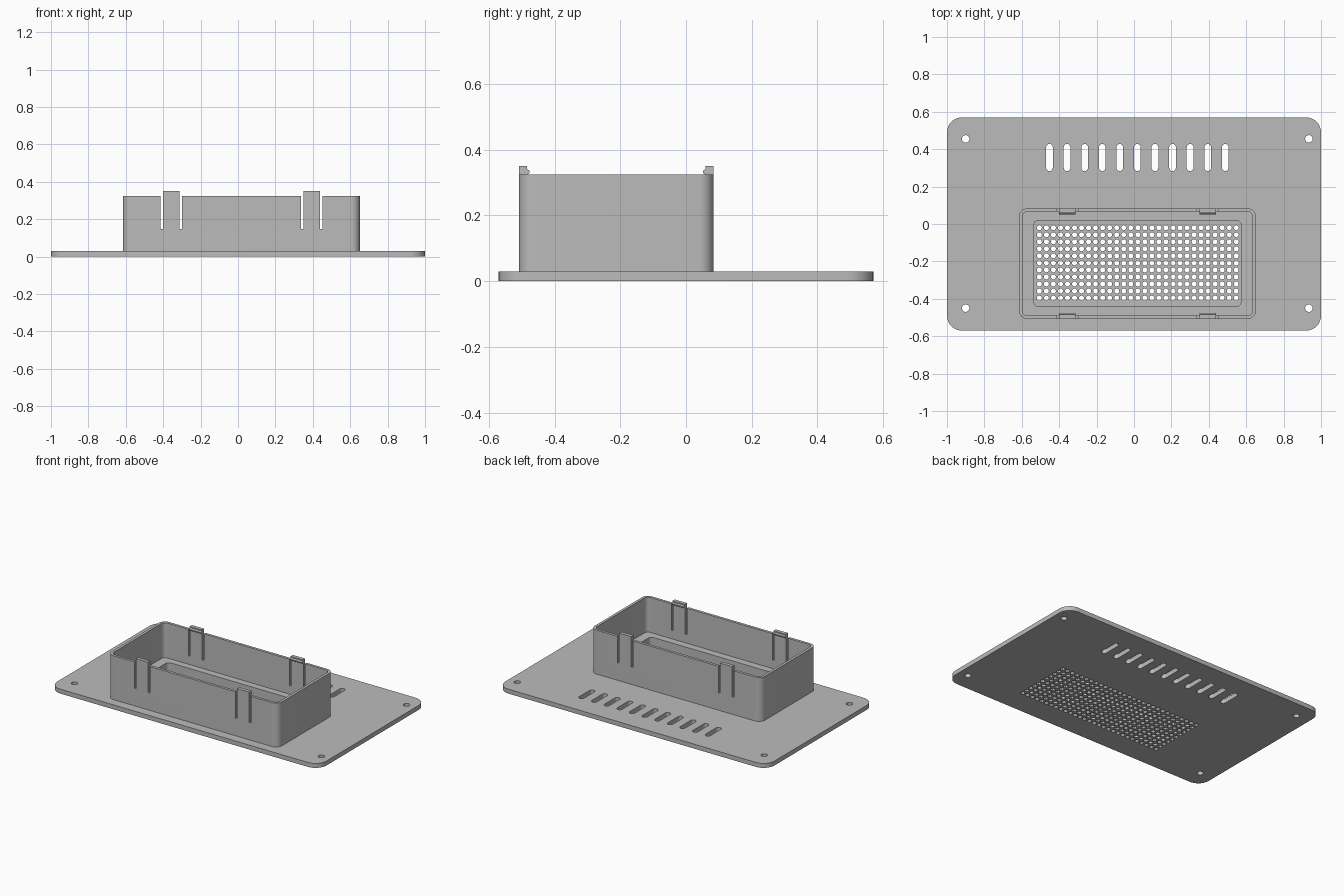
import bpy, bmesh, math

cube = bpy.data.objects.get("Cube")
if cube:
    bpy.data.objects.remove(cube, do_unlink=True)

grey = bpy.data.materials.new("matte_grey")
grey.use_nodes = True
grey.diffuse_color = (0.5, 0.5, 0.5, 1)
grey.node_tree.nodes["Principled BSDF"].inputs["Base Color"].default_value = (0.5, 0.5, 0.5, 1)


def rounded(x0, x1, y0, y1, r, seg=8):
    """Closed outline of a rectangle with rounded corners."""
    pts = []
    corners = [(x1 - r, y1 - r), (x0 + r, y1 - r), (x0 + r, y0 + r), (x1 - r, y0 + r)]
    for q, (cx, cy) in enumerate(corners):
        for i in range(seg + 1):
            a = math.pi / 2 * (q + i / seg)
            pts.append((cx + r * math.cos(a), cy + r * math.sin(a)))
    return pts


def circle(cx, cy, r, seg=16):
    turn = 2 * math.pi / seg
    return [(cx + r * math.cos(i * turn), cy + r * math.sin(i * turn)) for i in range(seg)]


def slot(cx, y0, y1, r, seg=8):
    """Upright slot outline with round ends."""
    pts = []
    for end, cy in enumerate((y1 - r, y0 + r)):
        for i in range(seg + 1):
            a = math.pi * (end + i / seg)
            pts.append((cx + r * math.cos(a), cy + r * math.sin(a)))
    return pts


def finish(name, mesh):
    bm = bmesh.new()
    bm.from_mesh(mesh)
    bmesh.ops.remove_doubles(bm, verts=bm.verts, dist=0.00005)
    bmesh.ops.recalc_face_normals(bm, faces=bm.faces)
    bm.to_mesh(mesh)
    bm.free()
    mesh.materials.clear()
    mesh.materials.append(grey)
    obj = bpy.data.objects.new(name, mesh)
    bpy.context.collection.objects.link(obj)
    return obj


def extrude_outlines(name, outlines, z0, z1):
    """Fill the first outline, leave the others as holes, give it height."""
    curve = bpy.data.curves.new(name + "_outline", "CURVE")
    curve.dimensions = "2D"
    curve.fill_mode = "BOTH"
    curve.extrude = (z1 - z0) / 2
    for pts in outlines:
        spline = curve.splines.new("POLY")
        spline.points.add(len(pts) - 1)
        for p, (x, y) in zip(spline.points, pts):
            p.co = (x, y, 0, 1)
        spline.use_cyclic_u = True
    helper = bpy.data.objects.new(name + "_helper", curve)
    bpy.context.collection.objects.link(helper)
    graph = bpy.context.evaluated_depsgraph_get()
    mesh = bpy.data.meshes.new_from_object(helper.evaluated_get(graph))
    bpy.data.objects.remove(helper, do_unlink=True)
    bpy.data.curves.remove(curve)
    for v in mesh.vertices:
        v.co.z += (z0 + z1) / 2
    return finish(name, mesh)


def smooth(obj):
    bpy.ops.object.select_all(action="DESELECT")
    obj.select_set(True)
    bpy.context.view_layer.objects.active = obj
    bpy.ops.object.shade_smooth_by_angle(angle=math.radians(30))


# Main dimensions
plate_top, wall_top, hook_top, slit_bottom = 0.03, 0.325, 0.35, 0.147
left, right, front, back = -0.615, 0.652, -0.508, 0.084
wall = 0.018

# Base plate with screw holes, vent slots and speaker grille
holes = [circle(x, y, 0.02, 24) for x in (-0.9, 0.935) for y in (-0.45, 0.455)]
holes += [slot(-0.452 + i * 0.094, 0.283, 0.428, 0.018) for i in range(11)]
pitch = 0.0376
holes += [circle(-0.506 + i * pitch, -0.396 + j * pitch, 0.0135, 12)
          for i in range(29) for j in range(11)]
plate = extrude_outlines("base_plate",
                         [rounded(-1, 1, -0.57, 0.57, 0.08)] + holes, 0, plate_top)

# Box wall
walls = extrude_outlines("box_wall", [
    rounded(left, right, front, back, 0.045),
    rounded(left + wall, right - wall, front + wall, back - wall, 0.027)],
    plate_top - 0.002, wall_top)

# Ledge frame inside the box, around the grille
ledge = extrude_outlines("inner_ledge", [
    rounded(left + 0.01, right - 0.01, front + 0.01, back - 0.01, 0.035),
    rounded(-0.535, 0.572, -0.441, 0.02, 0.025)],
    plate_top - 0.002, 0.09)

# Slits on both sides of each snap tab
tabs = [(-0.402, -0.312), (0.349, 0.439)]
bm = bmesh.new()
for x0, x1 in tabs:
    for x in (x0 - 0.006, x1 + 0.006):
        for y in (front + wall / 2, back - wall / 2):
            made = bmesh.ops.create_cube(bm, size=1)["verts"]
            bmesh.ops.scale(bm, verts=made, vec=(0.012, wall * 2, 0.3))
            bmesh.ops.translate(bm, verts=made, vec=(x, y, slit_bottom + 0.15))
cut_mesh = bpy.data.meshes.new("slit_cutter")
bm.to_mesh(cut_mesh)
bm.free()
cutter = finish("slit_cutter", cut_mesh)
cutter.hide_render = True
mod = walls.modifiers.new("slits", "BOOLEAN")
mod.operation = "DIFFERENCE"
mod.solver = "EXACT"
mod.object = cutter
bpy.context.view_layer.objects.active = walls
bpy.ops.object.modifier_apply(modifier=mod.name)
bpy.data.objects.remove(cutter, do_unlink=True)

# Snap hooks: profile as (inward depth, height), extruded along x
profile = [(0, wall_top - 0.001), (wall, wall_top - 0.005), (0.032, wall_top + 0.004),
           (0.032, wall_top + 0.011), (0.024, hook_top - 0.008), (0.024, hook_top), (0, hook_top)]
for x0, x1 in tabs:
    for side, edge, inward in (("front", front, 1), ("back", back, -1)):
        bm = bmesh.new()
        ring = [bm.verts.new((x0, edge + inward * d, z)) for d, z in profile]
        face = bm.faces.new(ring)
        out = bmesh.ops.extrude_face_region(bm, geom=[face])["geom"]
        moved = [g for g in out if isinstance(g, bmesh.types.BMVert)]
        bmesh.ops.translate(bm, verts=moved, vec=(x1 - x0, 0, 0))
        mesh = bpy.data.meshes.new("snap_hook")
        bm.to_mesh(mesh)
        bm.free()
        hand = "right" if x0 < 0 else "left"
        finish(f"{side}_{hand}_snap_hook", mesh)

for part in (plate, walls, ledge):
    smooth(part)
